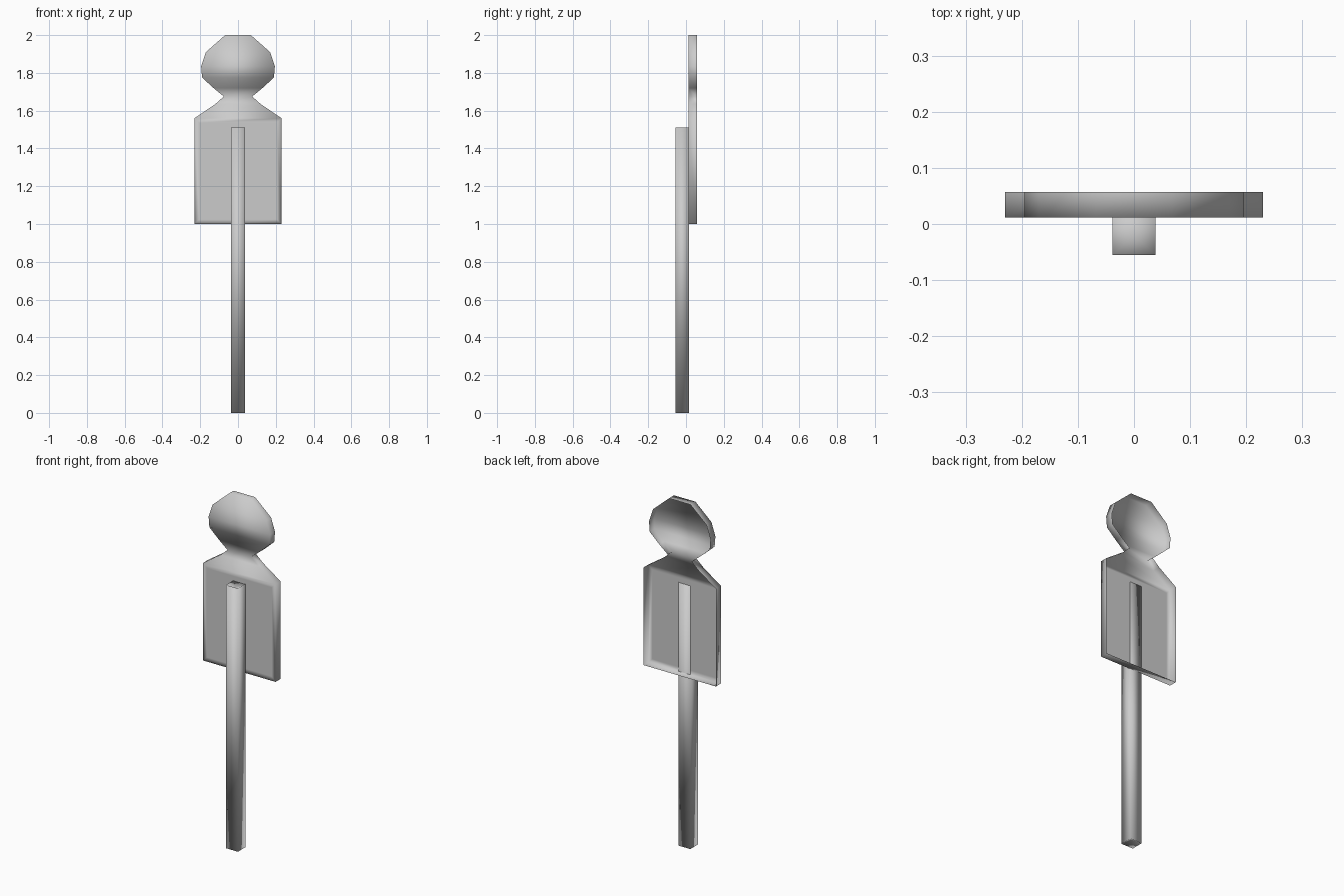
import bpy
import bmesh
import math

cube = bpy.data.objects.get("Cube")
if cube:
    bpy.data.objects.remove(cube, do_unlink=True)

grey = bpy.data.materials.new("plain_grey")
grey.use_nodes = True
colour = (0.6, 0.6, 0.6, 1)
grey.diffuse_color = colour
grey.node_tree.nodes["Principled BSDF"].inputs["Base Color"].default_value = colour


def finish(bm, name):
    mesh = bpy.data.meshes.new(name)
    bm.to_mesh(mesh)
    bm.free()
    mesh.materials.append(grey)
    for face in mesh.polygons:
        face.use_smooth = True
    obj = bpy.data.objects.new(name, mesh)
    bpy.context.collection.objects.link(obj)
    return obj


# Figure panel: a thin tray with a person's outline, open at the back
FRONT, BACK = 0.012, 0.057
profile = [(0.23, 1.0), (0.23, 1.56), (0.12, 1.635), (0.075, 1.675),
           (0.13, 1.72), (0.19, 1.775), (0.195, 1.835), (0.17, 1.91), (0.068, 2.0)]
bm = bmesh.new()
rows = [[bm.verts.new((side * x, FRONT, z)) for side in (-1, 1)] for x, z in profile]
strips = [bm.faces.new((a[0], a[1], b[1], b[0])) for a, b in zip(rows, rows[1:])]

# Rim swept backwards from the outline
border = [e for e in bm.edges if e.is_boundary]
rim = bmesh.ops.extrude_edge_only(bm, edges=border)["geom"]
for v in rim:
    if isinstance(v, bmesh.types.BMVert):
        v.co.y = BACK

# Narrow border around the flat torso
bmesh.ops.inset_individual(bm, faces=[strips[0]], thickness=0.035)
bmesh.ops.recalc_face_normals(bm, faces=bm.faces[:])
if strips[1].normal.y > 0:
    bmesh.ops.reverse_faces(bm, faces=bm.faces[:])
finish(bm, "figure_panel")

# Square post, just piercing the panel, with slightly dished ends
bm = bmesh.new()
HALF, Y0, Y1, TOP = 0.038, -0.055, 0.015, 1.51
corners = [(-HALF, Y0), (HALF, Y0), (HALF, Y1), (-HALF, Y1)]
low = [bm.verts.new((x, y, 0)) for x, y in corners]
high = [bm.verts.new((x, y, TOP)) for x, y in corners]
middle = (Y0 + Y1) / 2
pit_low = bm.verts.new((0, middle, 0.02))
pit_high = bm.verts.new((0, middle, TOP - 0.02))
for i in range(4):
    j = (i + 1) % 4
    bm.faces.new((low[i], low[j], high[j], high[i]))
    bm.faces.new((high[i], high[j], pit_high))
    bm.faces.new((low[j], low[i], pit_low))
finish(bm, "post")
